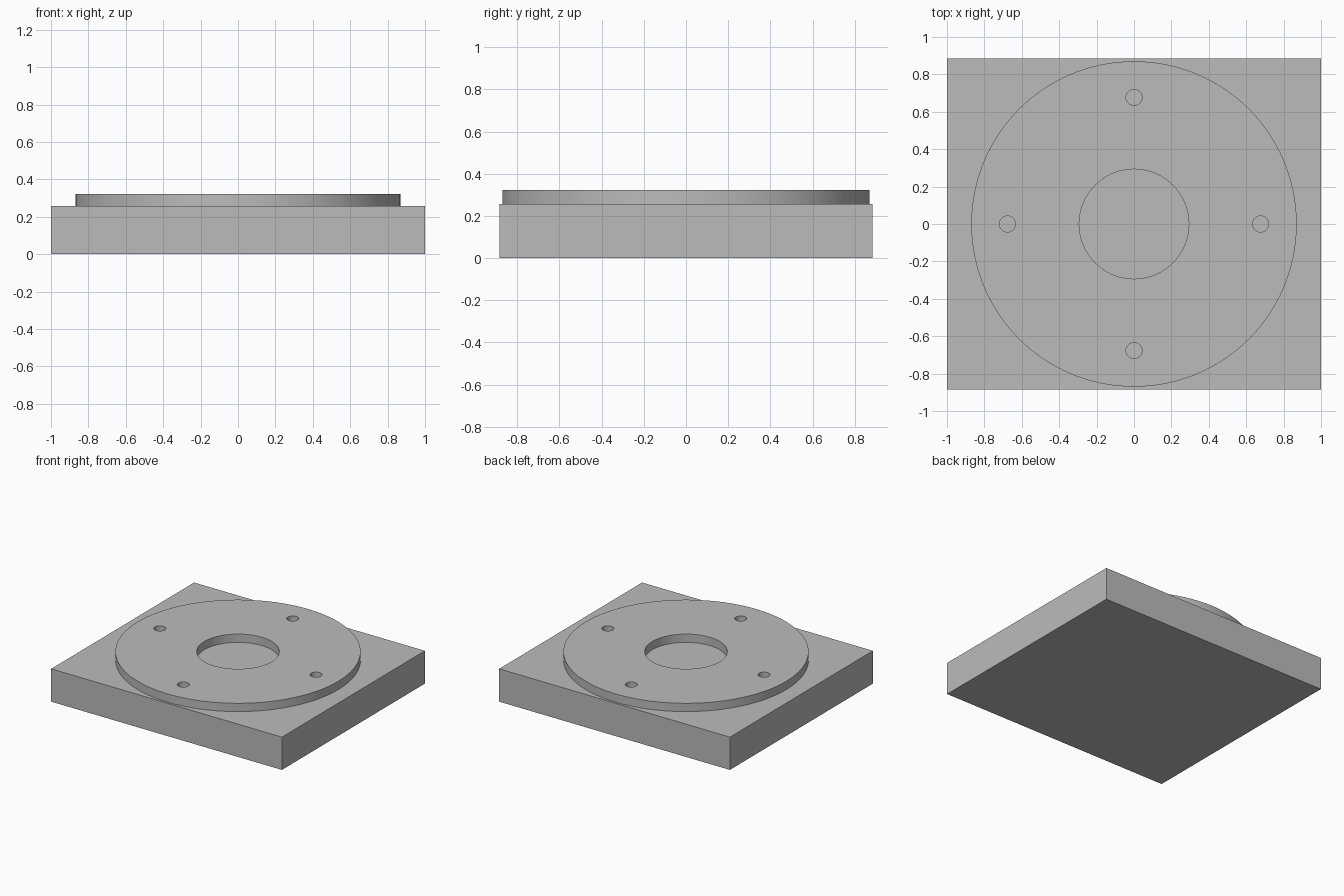
import bpy
from math import cos, sin, pi, radians

if "Cube" in bpy.data.objects:
    bpy.data.objects.remove(bpy.data.objects["Cube"], do_unlink=True)

BASE_TOP, DISC_TOP = 0.257, 0.322
DISC_MID, DISC_HEIGHT = (BASE_TOP + DISC_TOP) / 2, DISC_TOP - BASE_TOP
BOLT_CIRCLE = 0.677

grey = bpy.data.materials.new("plain grey")
grey.use_nodes = True
colour = (0.5, 0.5, 0.5, 1)
grey.diffuse_color = colour
grey.node_tree.nodes["Principled BSDF"].inputs["Base Color"].default_value = colour


def cylinder(name, radius, height, x=0, y=0, sides=64):
    bpy.ops.mesh.primitive_cylinder_add(
        vertices=sides, radius=radius, depth=height, location=(x, y, DISC_MID))
    obj = bpy.context.object
    obj.name = name
    return obj


def drill(target, radius, x=0, y=0, sides=64):
    cutter = cylinder("hole_cutter", radius, DISC_HEIGHT * 3, x, y, sides)
    cutter.hide_render = True
    mod = target.modifiers.new("hole", "BOOLEAN")
    mod.operation = "DIFFERENCE"
    mod.solver = "EXACT"
    mod.object = cutter
    bpy.context.view_layer.objects.active = target
    bpy.ops.object.modifier_apply(modifier=mod.name)
    bpy.data.objects.remove(cutter, do_unlink=True)


# Rectangular base block
bpy.ops.mesh.primitive_cube_add(size=1, location=(0, 0, BASE_TOP / 2))
base = bpy.context.object
base.name = "base_block"
base.scale = (2, 1.77, BASE_TOP)
bpy.ops.object.transform_apply(location=False, rotation=False, scale=True)
base.data.materials.append(grey)

# Raised flange disc with a centre bore and four bolt holes
disc = cylinder("flange_disc", 0.87, DISC_HEIGHT, sides=128)
disc.data.materials.append(grey)
drill(disc, 0.293, sides=96)
for i in range(4):
    angle = i * pi / 2
    drill(disc, 0.043, BOLT_CIRCLE * cos(angle), BOLT_CIRCLE * sin(angle), 32)

# Smooth walls, crisp rims
bpy.ops.object.select_all(action="DESELECT")
disc.select_set(True)
bpy.context.view_layer.objects.active = disc
bpy.ops.object.shade_smooth_by_angle(angle=radians(30))
